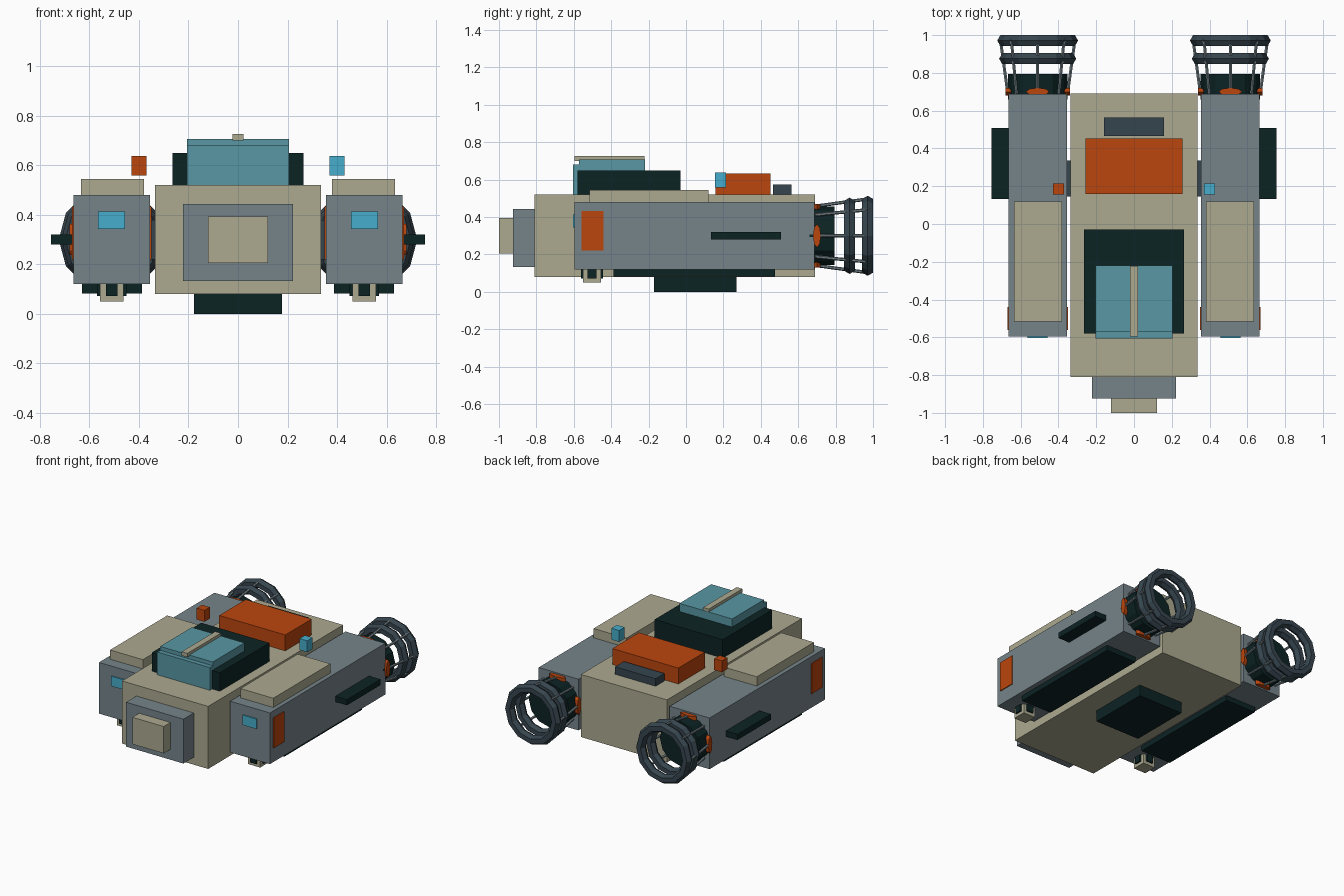
import bpy, math
from mathutils import Vector

if "Cube" in bpy.data.objects:
    bpy.data.objects.remove(bpy.data.objects["Cube"])


def lin(c):
    return c / 12.92 if c <= 0.04045 else ((c + 0.055) / 1.055) ** 2.4


def material(name, r, g, b):
    m = bpy.data.materials.new(name)
    m.diffuse_color = (lin(r / 255), lin(g / 255), lin(b / 255), 1)
    m.use_nodes = True
    m.node_tree.nodes["Principled BSDF"].inputs["Base Color"].default_value = m.diffuse_color
    return m


TAN = material("tan_hull", 172, 169, 144)
GREY = material("blue_grey_metal", 118, 132, 138)
DARK = material("near_black_green", 12, 35, 36)
SLATE = material("dark_slate", 54, 69, 78)
ORANGE = material("burnt_orange", 187, 70, 14)
CYAN = material("bright_cyan", 70, 174, 204)
GLASS = material("teal_glass", 88, 151, 164)


def finish(name, mat):
    ob = bpy.context.object
    ob.name = name
    ob.data.materials.append(mat)
    return ob


def box(name, mat, x, y, z):
    """Box from (min, max) ranges on each axis."""
    bpy.ops.mesh.primitive_cube_add(size=1)
    ob = finish(name, mat)
    for v in ob.data.vertices:
        v.co = [r[0] if c < 0 else r[1] for c, r in zip(v.co, (x, y, z))]
    return ob


def rod(name, mat, a, b, radius, sides):
    a, b = Vector(a), Vector(b)
    bpy.ops.mesh.primitive_cylinder_add(vertices=sides, radius=radius,
                                        depth=(b - a).length, location=(a + b) / 2)
    ob = finish(name, mat)
    ob.rotation_euler = (b - a).to_track_quat('Z', 'Y').to_euler()
    return ob


# Central hull, stepped nose and belly block
box("hull", TAN, (-.335, .335), (-.81, .69), (.08, .52))
box("nose_step", GREY, (-.223, .223), (-.925, -.80), (.132, .444))
box("nose_tip", TAN, (-.122, .122), (-1, -.92), (.205, .394))
box("belly_block", DARK, (-.177, .177), (-.17, .27), (0, .09))

# Canopy
box("canopy_base", DARK, (-.265, .265), (-.58, -.03), (.51, .65))
box("windscreen", GLASS, (-.205, .205), (-.605, -.56), (.515, .68))
box("canopy_glass", GLASS, (-.205, .205), (-.573, -.22), (.60, .707))
box("canopy_rib", TAN, (-.022, .022), (-.595, -.222), (.70, .727))

# Rear deck
box("deck_cargo", ORANGE, (-.257, .257), (.158, .452), (.51, .632))
box("deck_vent", SLATE, (-.158, .158), (.465, .563), (.51, .573))

R0, Y0, R1, Y1 = .158, .69, .198, .98      # cage strut ends
for s, side in ((-1, "left"), (1, "right")):
    cx, cz = s * .51, .30

    def pbox(name, mat, x, y, z):
        """Box given by distance from the pod centre line, x measured outward."""
        xs = sorted((s * x[0], s * x[1]))
        return box(side + "_" + name, mat, xs, y, z)

    # Pod body, pads and details
    pbox("pod", GREY, (.355, .665), (-.595, .688), (.12, .48))
    pbox("pod_top_pad", TAN, (.38, .635), (-.515, .12), (.47, .545))
    pbox("pod_keel", DARK, (.388, .63), (-.387, .477), (.083, .13))
    pbox("pod_front_light", CYAN, (.457, .565), (-.603, -.594), (.343, .413))
    pbox("outer_marker", ORANGE, (.664, .671), (-.56, -.44), (.22, .433))
    pbox("inner_marker", ORANGE, (.349, .356), (-.56, -.44), (.22, .433))
    pbox("outer_fin", DARK, (.66, .755), (.133, .507), (.28, .32))
    pbox("pylon", SLATE, (.33, .36), (.145, .335), (.22, .38))
    pbox("beacon", ORANGE if s < 0 else CYAN, (.37, .43), (.155, .215), (.558, .638))

    # Small landing foot with dark cross inserts
    pbox("foot", TAN, (.462, .558), (-.55, -.455), (.05, .125))
    pbox("foot_cross_x", DARK, (.45, .57), (-.527, -.478), (.072, .125))
    pbox("foot_cross_y", DARK, (.486, .534), (-.562, -.443), (.072, .125))

    # Engine drum
    rod(side + "_engine_drum", DARK, (cx, .66, cz), (cx, .795, cz), .157, 12)

    # Four orange latches around the drum
    for i in range(4):
        a = i * math.pi / 2
        d = Vector((math.cos(a), 0, math.sin(a)))
        c = Vector((cx, .70, cz)) + d * .153
        bpy.ops.mesh.primitive_cylinder_add(vertices=8, radius=1, depth=1, location=c)
        latch = finish(f"{side}_latch_{i + 1}", ORANGE)
        latch.scale = (.062, .021, .034)
        latch.rotation_euler = (0, math.pi / 2 - a, 0)

    # Cage struts and rings
    for i in range(8):
        a = i * math.pi / 4
        ca, sa = math.cos(a), math.sin(a)
        rod(f"{side}_cage_strut_{i + 1}", GREY, (cx + R0 * ca, Y0, cz + R0 * sa),
            (cx + R1 * ca, Y1, cz + R1 * sa), .009, 6)
    for label, y, outer in (("inner", .875, .204), ("outer", .971, .214)):
        bpy.ops.mesh.primitive_torus_add(major_segments=12, minor_segments=6,
                                         major_radius=outer - .0335, minor_radius=.0335,
                                         location=(cx, y, cz),
                                         rotation=(math.pi / 2, 0, 0))
        finish(f"{side}_{label}_cage_ring", SLATE)
